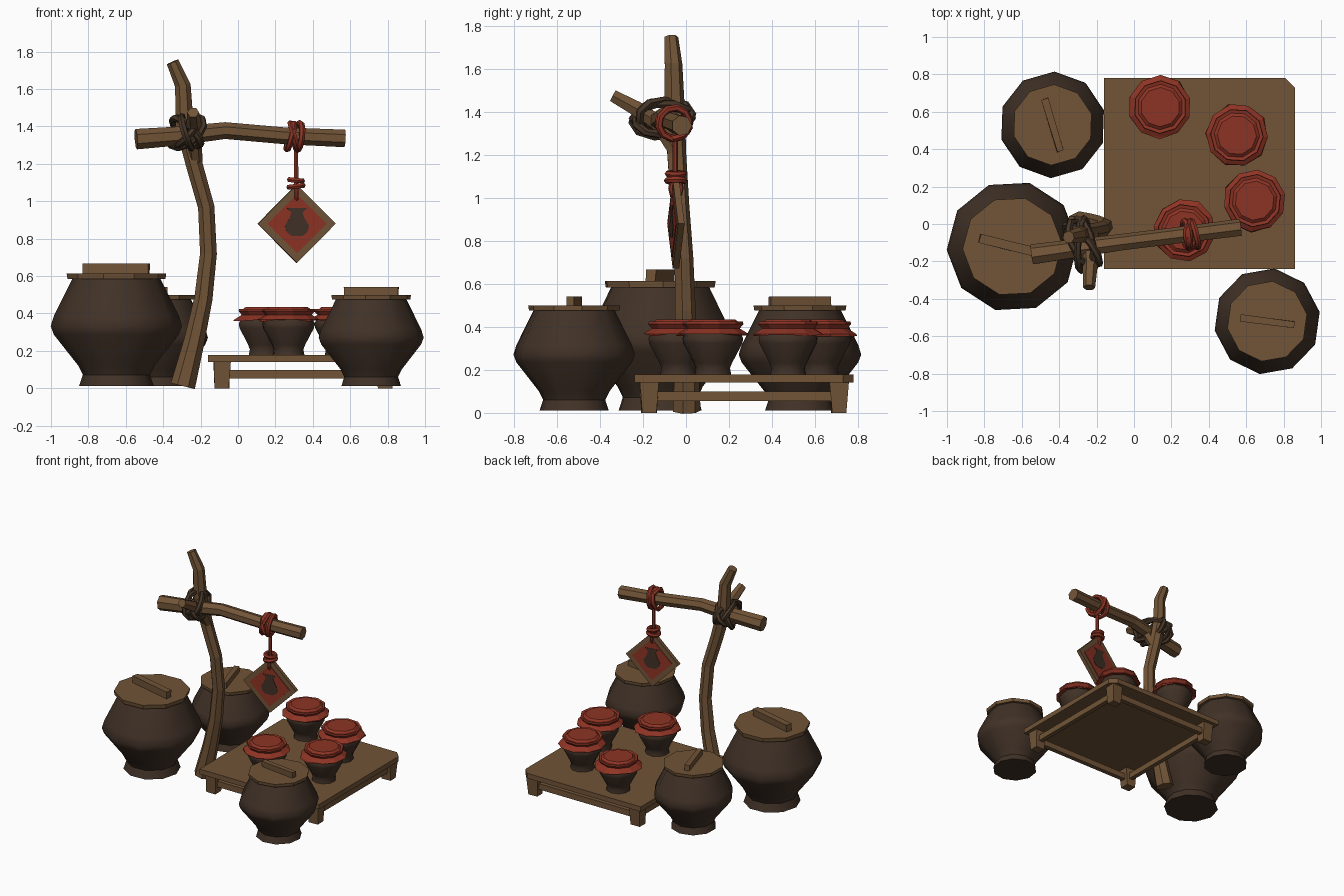
import bpy, bmesh, math, random
from mathutils import Vector, Matrix, Euler

if "Cube" in bpy.data.objects:
    bpy.data.objects.remove(bpy.data.objects["Cube"])

random.seed(4)

def material(name, col):
    m = bpy.data.materials.new(name)
    m.diffuse_color = (*col, 1)
    m.use_nodes = True
    m.node_tree.nodes["Principled BSDF"].inputs["Base Color"].default_value = m.diffuse_color
    return m

WOOD = material("wood", (0.165, 0.088, 0.038))
CLAY = material("dark_clay", (0.052, 0.031, 0.020))
RED = material("red_cloth", (0.27, 0.034, 0.018))
ROPE = material("dark_rope", (0.062, 0.037, 0.021))

def finish(bm, name, mat, matrix=Matrix(), smooth=None):
    bmesh.ops.recalc_face_normals(bm, faces=bm.faces)
    me = bpy.data.meshes.new(name)
    bm.to_mesh(me)
    bm.free()
    me.materials.append(mat)
    ob = bpy.data.objects.new(name, me)
    bpy.context.collection.objects.link(ob)
    ob.matrix_world = matrix
    if smooth:
        bpy.ops.object.select_all(action='DESELECT')
        ob.select_set(True)
        bpy.context.view_layer.objects.active = ob
        bpy.ops.object.shade_smooth_by_angle(angle=math.radians(smooth))
    return ob

def skin(bm, rings, closed=False):
    """Join rings of vertices with quads, capping the ends if open."""
    n = len(rings[0])
    pairs = list(zip(rings, rings[1:])) + ([(rings[-1], rings[0])] if closed else [])
    for a, b in pairs:
        for i in range(n):
            j = (i + 1) % n
            bm.faces.new((a[i], a[j], b[j], b[i]))
    if not closed:
        bm.faces.new(rings[0])
        bm.faces.new(rings[-1])

def lathe(name, profile, mat, matrix, sides=10, offset=17, smooth=None, wave=None):
    """Turned shape; wave = (ring index, radius change, drop) for cloth edges."""
    bm = bmesh.new()
    rings = []
    for k, (r, z) in enumerate(profile):
        ring = []
        for i in range(sides):
            a = math.radians(offset) + math.tau * i / sides
            rr, zz = r, z
            if wave and k == wave[0]:
                rr += random.uniform(-1, 1) * wave[1]
                zz += random.uniform(-1, 1) * wave[2]
            ring.append(bm.verts.new((rr * math.cos(a), rr * math.sin(a), zz)))
        rings.append(ring)
    skin(bm, rings)
    return finish(bm, name, mat, matrix, smooth)

def tube(name, points, radii, mat, sides=7, side=(0, 1, 0)):
    """Sweep a polygon along a path."""
    bm = bmesh.new()
    pts = [Vector(p) for p in points]
    rings = []
    for k, p in enumerate(pts):
        d = (pts[min(k + 1, len(pts) - 1)] - pts[max(k - 1, 0)]).normalized()
        u = (Vector(side) - d * d.dot(Vector(side))).normalized()
        v = d.cross(u)
        rings.append([bm.verts.new(p + radii[k] * (u * math.cos(math.tau * i / sides)
                     + v * math.sin(math.tau * i / sides))) for i in range(sides)])
    skin(bm, rings)
    return finish(bm, name, mat)

def loop(name, centre, rot, ry, rz, thick, mat, n=10, m=6):
    """Elliptical rope ring lying round the local x axis."""
    bm = bmesh.new()
    rings = []
    for i in range(n):
        a = math.tau * i / n
        rings.append([bm.verts.new((thick * math.sin(t),
                      (ry + thick * math.cos(t)) * math.cos(a),
                      (rz + thick * math.cos(t)) * math.sin(a)))
                      for t in [math.tau * k / m for k in range(m)]])
    skin(bm, rings, closed=True)
    e = Euler([math.radians(v) for v in rot]).to_matrix().to_4x4()
    return finish(bm, name, mat, Matrix.Translation(centre) @ e, 50)

def box(name, size, mat, matrix, taper=1.0, jitter=0.0):
    """Box whose lower end is scaled by taper."""
    bm = bmesh.new()
    bmesh.ops.create_cube(bm, size=1)
    for v in bm.verts:
        s = taper if v.co.z < 0 else 1
        v.co = Vector((v.co.x * size[0] * s, v.co.y * size[1] * s, v.co.z * size[2]))
        v.co.x += random.uniform(-jitter, jitter)
        v.co.y += random.uniform(-jitter, jitter)
    return finish(bm, name, mat, matrix)

T = Matrix.Translation

# Large lidded jars: position, scale, handle angle
for label, x, y, s, ang in (("left", -0.65, -0.12, 1, -14), ("back", -0.435, 0.53, 0.81, -73),
                            ("right", 0.712, -0.52, 0.81, -7)):
    M = T((x, y, 0.012)) @ Matrix.Rotation(math.radians(ang), 4, 'Z') @ Matrix.Scale(s, 4)
    lathe(label + "_jar_body", [(0.2, 0), (0.18, 0.06), (0.205, 0.11), (0.335, 0.275),
          (0.352, 0.32), (0.335, 0.375), (0.235, 0.575)], CLAY, M, smooth=40)
    lathe(label + "_jar_lid", [(0.262, 0.572), (0.267, 0.602)], WOOD, M)
    box(label + "_jar_handle", (0.36, 0.045, 0.055), WOOD, M @ T((0, 0, 0.627)), jitter=0.003)

# Low table
bm = bmesh.new()
bmesh.ops.create_cube(bm, size=1)
for v in bm.verts:
    v.co = Vector((v.co.x * 1.02, v.co.y * 1.02, v.co.z * 0.038))
corner = [e for e in bm.edges if all(v.co.x > 0 and v.co.y > 0 for v in e.verts)]
bmesh.ops.bevel(bm, geom=corner, offset=0.05, segments=1, affect='EDGES')
finish(bm, "table_top", WOOD, T((0.35, 0.27, 0.16)))
for sx in (-1, 1):
    box("table_side_rail", (0.035, 0.88, 0.045), WOOD, T((0.35 + sx * 0.435, 0.27, 0.078)))
    box("table_end_rail", (0.87, 0.035, 0.045), WOOD, T((0.35, 0.27 + sx * 0.442, 0.075)))
    for sy in (-1, 1):
        box("table_leg", (0.095, 0.085, 0.145), WOOD,
            T((0.35 + sx * 0.435, 0.27 + sy * 0.442, 0.0725)), 0.78, 0.004)

# Small pots with tied cloth covers
for i, (x, y) in enumerate(((0.14, 0.625), (0.55, 0.475), (0.645, 0.125), (0.27, -0.035))):
    M = T((x, y, 0.178)) @ Matrix.Rotation(i * 0.9, 4, 'Z')
    lathe("small_pot_body", [(0.086, 0), (0.08, 0.03), (0.09, 0.055), (0.138, 0.145),
          (0.142, 0.17), (0.12, 0.205)], CLAY, M, smooth=40)
    lathe("pot_cloth_skirt", [(0.12, 0.2), (0.166, 0.186), (0.166, 0.19), (0.125, 0.215)],
          RED, M, wave=(1, 0.008, 0.009))
    lathe("pot_cloth_cap", [(0.122, 0.21), (0.143, 0.235), (0.14, 0.246),
          (0.122, 0.242), (0.105, 0.256)], RED, M)

# Bent post, forward branch and cross beam
tube("post", [(-0.295, 0, 0.012), (-0.235, 0, 0.25), (-0.185, -0.005, 0.48), (-0.158, -0.012, 0.72),
     (-0.17, -0.03, 0.97), (-0.235, -0.045, 1.2), (-0.285, -0.055, 1.4), (-0.295, -0.06, 1.62),
     (-0.35, -0.07, 1.745)], [0.068, 0.057, 0.05, 0.046, 0.045, 0.046, 0.05, 0.043, 0.034], WOOD)
tube("post_branch", [(-0.225, -0.04, 1.2), (-0.235, -0.13, 1.35), (-0.235, -0.23, 1.415),
     (-0.24, -0.34, 1.475)], [0.035, 0.042, 0.04, 0.032], WOOD, 6, (1, 0, 0))
tube("cross_beam", [(-0.545, -0.165, 1.332), (-0.33, -0.135, 1.348), (-0.07, -0.1, 1.378),
     (0.25, -0.06, 1.35), (0.57, -0.02, 1.336)], [0.056, 0.052, 0.046, 0.046, 0.048], WOOD)

# Dark lashing at the joint
for rot in ((0, 38, 12), (15, -35, 20), (-15, 25, 35), (8, -18, -5)):
    loop("joint_lashing", (-0.275, -0.11, 1.37), rot, 0.14, 0.088, 0.02, ROPE)

# Red cord on the beam, hanger and knot
for dx, rot in ((-0.02, (0, 14, 8)), (0.0, (20, -16, 0)), (0.025, (10, 6, 14))):
    loop("beam_cord", (0.3 + dx, -0.055, 1.347), rot, 0.073, 0.073, 0.017, RED)
tube("hanging_cord", [(0.31, -0.05, 1.29), (0.312, -0.05, 1.05)], [0.013, 0.013], RED, 6)
for z, r, t in ((1.112, 0.036, 6), (1.08, 0.04, -7)):
    loop("sign_knot", (0.31, -0.048, z), (0, 90 + t, 0), r, r, 0.015, RED)
loop("sign_loop", (0.312, -0.047, 1.045), (0, 0, 5), 0.024, 0.042, 0.012, RED)

# Diamond sign with red panels and a painted pot emblem on both sides
S = T((0.313, -0.047, 0.88)) @ Matrix.Rotation(math.radians(7), 4, 'Z')
D = Matrix.Rotation(math.radians(45), 4, 'Y')
box("sign_board", (0.296, 0.03, 0.296), WOOD, S @ D)
half = [(0.03, -0.075), (0.055, -0.055), (0.065, -0.02), (0.04, 0.02), (0.03, 0.05), (0.055, 0.075)]
for s in (-1, 1):
    box("sign_panel", (0.224, 0.006, 0.224), RED, S @ T((0, s * 0.0165, 0)) @ D)
    bm = bmesh.new()
    outline = half + [(-x, z) for x, z in reversed(half)]
    skin(bm, [[bm.verts.new((x, s * y, z + 0.01)) for x, z in outline] for y in (0.018, 0.022)])
    finish(bm, "pot_emblem", CLAY, S)
